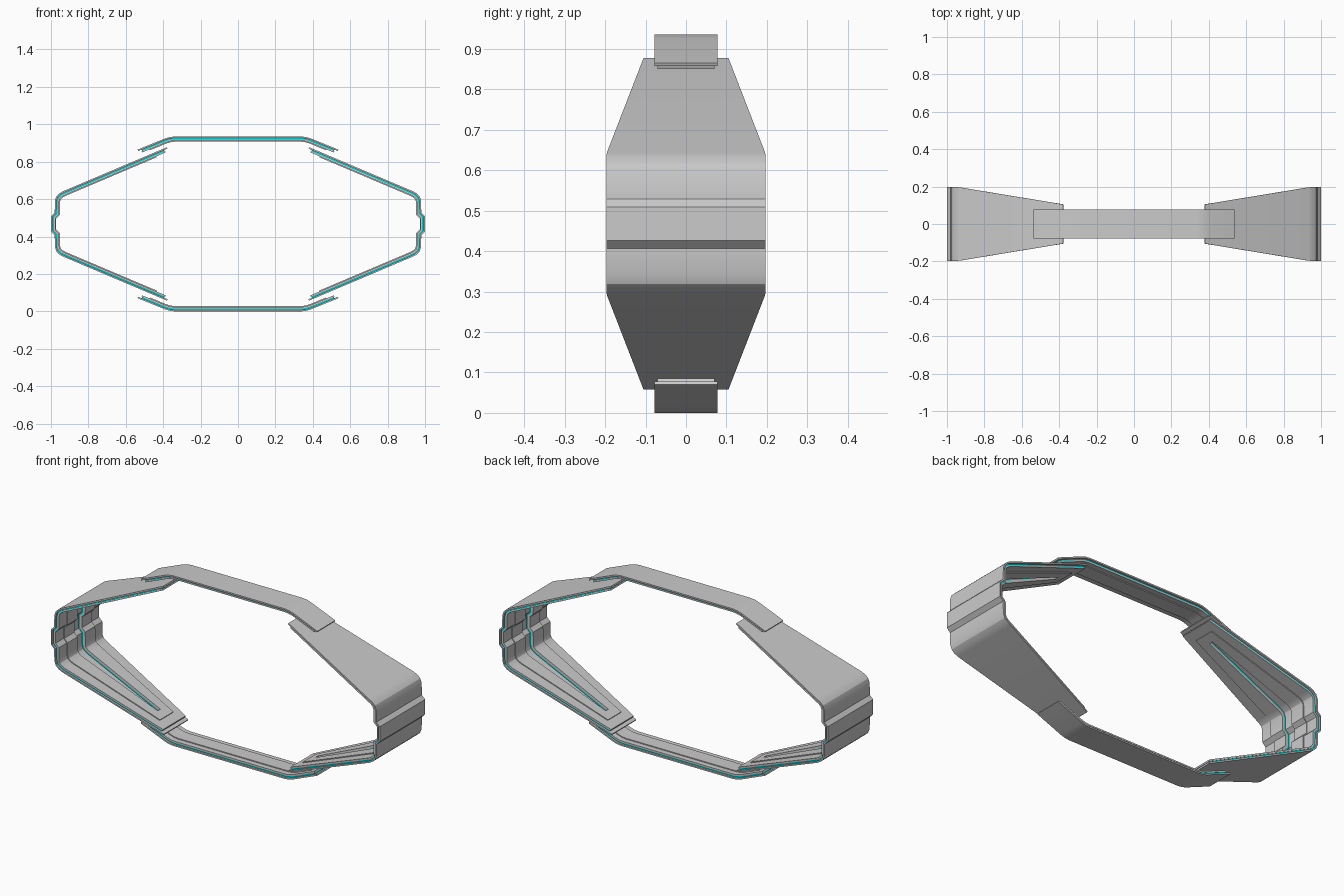
import bpy, bmesh, math
from mathutils import Vector

if "Cube" in bpy.data.objects:
    bpy.data.objects.remove(bpy.data.objects["Cube"])

MID = 0.4675
teal = bpy.data.materials.new("teal_seal")
teal.diffuse_color = (0.0, 0.6, 0.62, 1)
teal.use_nodes = True
teal.node_tree.nodes["Principled BSDF"].inputs["Base Color"].default_value = teal.diffuse_color

def along(a, b, d):
    return a + (b - a).normalized() * d

def inward(pts):
    """Mitred inward normals of an open clockwise x-z path."""
    dirs = [(b - a).normalized() for a, b in zip(pts, pts[1:])]
    ns = [Vector((d.y, -d.x)) for d in dirs]
    out = [ns[0]]
    for n, m in zip(ns, ns[1:]):
        out.append((n + m) / (1 + n.dot(m)))
    return out + [ns[-1]]

def layer(name, path, d0, d1, width, trim=0, slot=None, slot_trim=0, axis=0, mat=None):
    """Band following path between depths d0 and d1, with an optional lengthwise slot."""
    raw = [Vector(p) for p in path]
    pts = raw[:]
    pts[0], pts[-1] = along(raw[0], raw[1], trim), along(raw[-1], raw[-2], trim)
    if slot:
        pts.insert(1, along(raw[0], raw[1], slot_trim))
        pts.insert(-1, along(raw[-1], raw[-2], slot_trim))
    ns = inward(pts)
    bm = bmesh.new()
    grid = []
    for p, n in zip(pts, ns):
        w = width(abs(p.x))
        ys = [-w, w]
        if slot:
            s = slot(abs(p.x))
            ys = [-w, -s, s, w]
        row = []
        for y in ys:
            q0, q1 = p + n * d0, p + n * d1
            row.append((bm.verts.new((q0.x, y, q0.y)), bm.verts.new((q1.x, y, q1.y))))
        grid.append(row)
    cols, rows = len(grid[0]) - 1, len(pts) - 1
    def solid(i, j):
        if not (0 <= i < rows and 0 <= j < cols):
            return False
        return not (slot and j == 1 and 1 <= i < rows - 1)
    for i in range(rows):
        for j in range(cols):
            if not solid(i, j):
                continue
            c = [grid[i][j], grid[i + 1][j], grid[i + 1][j + 1], grid[i][j + 1]]
            bm.faces.new([v[0] for v in c])
            bm.faces.new([v[1] for v in reversed(c)])
            near = [(i, j - 1), (i + 1, j), (i, j + 1), (i - 1, j)]
            for k, nb in enumerate(near):
                if not solid(*nb):
                    a, b = c[k], c[(k + 1) % 4]
                    bm.faces.new((a[0], a[1], b[1], b[0]))
    bmesh.ops.recalc_face_normals(bm, faces=bm.faces[:])
    me = bpy.data.meshes.new(name)
    bm.to_mesh(me)
    bm.free()
    ob = bpy.data.objects.new(name, me)
    bpy.context.collection.objects.link(ob)
    ob.location.z = MID
    if mat:
        me.materials.append(mat)
    bpy.ops.object.select_all(action='DESELECT')
    ob.select_set(True)
    bpy.context.view_layer.objects.active = ob
    bpy.ops.object.shade_smooth_by_angle(angle=math.radians(22))
    m = ob.modifiers.new("mirror", 'MIRROR')
    m.use_axis = [axis == 0, False, axis == 2]
    m.use_mirror_merge = False
    return ob

# Outlines relative to the ring's centre
upper = [(0.38, 0.41), (0.932, 0.176), (0.953, 0.165), (0.970, 0.149),
         (0.979, 0.125), (0.98, 0.061), (1.0, 0.041)]
side = upper + [(x, -z) for x, z in reversed(upper)]
half = [(0.34, 0.4675), (0.366, 0.464), (0.39, 0.457), (0.537, 0.397)]
strap = [(-x, z) for x, z in reversed(half)] + half

def taper(a, b):
    """Half-width going from a at the arm tip to b at the bend."""
    return lambda x: a + (b - a) * min(1, max(0, (x - 0.38) / 0.56))

def const(w):
    return lambda x: w

# Side panels: shell, teal seal, lining and raised slotted plate
slot = taper(0.006, 0.033)
layer("side_shell", side, 0, 0.008, taper(0.105, 0.197))
layer("side_seal", side, 0.008, 0.015, taper(0.094, 0.187), 0.02, slot, 0.12, mat=teal)
layer("side_lining", side, 0.015, 0.023, taper(0.096, 0.189), 0.017, slot, 0.12)
layer("side_plate", side, 0.023, 0.028, taper(0.05, 0.12), 0.07, slot, 0.12)

# Top and bottom straps: same layers without the slot
layer("strap_shell", strap, 0, 0.008, const(0.078), axis=2)
layer("strap_seal", strap, 0.008, 0.015, const(0.068), 0.02, axis=2, mat=teal)
layer("strap_lining", strap, 0.015, 0.023, const(0.07), 0.017, axis=2)
layer("strap_plate", strap, 0.023, 0.028, const(0.04), 0.06, axis=2)
